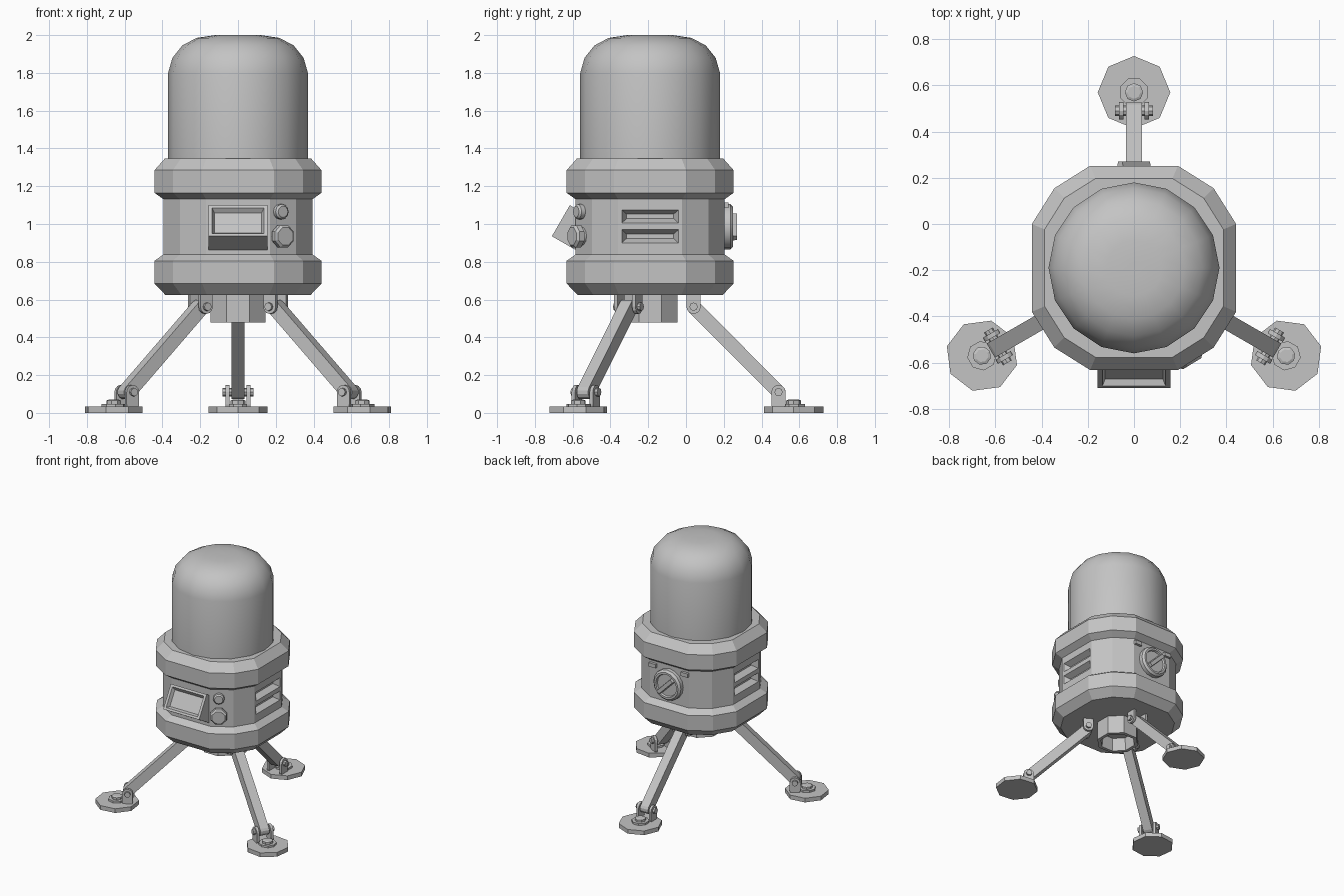
import bpy, bmesh
from math import cos, sin, pi, radians, atan2
from mathutils import Matrix, Vector

cube = bpy.data.objects.get("Cube")
if cube:
    bpy.data.objects.remove(cube, do_unlink=True)

grey = bpy.data.materials.new("plain grey")
grey.use_nodes = True
grey.diffuse_color = (0.55, 0.55, 0.55, 1)
grey.node_tree.nodes["Principled BSDF"].inputs["Base Color"].default_value = (0.55, 0.55, 0.55, 1)

CENTRE = Matrix.Translation((0, -0.19, 0))


# Cross-sections
def ngon(r, n=16, turn=0.0):
    return [(r * cos(turn + 2 * pi * i / n), r * sin(turn + 2 * pi * i / n)) for i in range(n)]


def rect(w, h):
    return [(-w, -h), (w, -h), (w, h), (-w, h)]


def soft_square(h):
    corner = [(h, 0.43 * h), (0.78 * h, 0.78 * h), (0.43 * h, h)]
    pts = []
    for k in range(4):
        for x, y in corner:
            for _ in range(k):
                x, y = -y, x
            pts.append((x, y))
    return pts


def capsule(p, q, r, n=6):
    a = atan2(q[1] - p[1], q[0] - p[0])
    pts = []
    for c, start in ((q, a - pi / 2), (p, a + pi / 2)):
        pts += [(c[0] + r * cos(start + pi * i / n), c[1] + r * sin(start + pi * i / n))
                for i in range(n + 1)]
    return pts


# Skin a list of (section, height) levels into a closed solid
def loft(name, levels, frame=CENTRE, smooth=None):
    bm = bmesh.new()
    rings = [[bm.verts.new((x, y, z)) for x, y in sec] for sec, z in levels]
    for a, b in zip(rings, rings[1:]):
        for i in range(len(a)):
            j = (i + 1) % len(a)
            bm.faces.new((a[i], a[j], b[j], b[i]))
    bm.faces.new(rings[0][::-1])
    bm.faces.new(rings[-1])
    bmesh.ops.recalc_face_normals(bm, faces=bm.faces)
    mesh = bpy.data.meshes.new(name)
    bm.to_mesh(mesh)
    bm.free()
    mesh.materials.append(grey)
    ob = bpy.data.objects.new(name, mesh)
    ob.matrix_world = frame
    bpy.context.collection.objects.link(ob)
    if smooth:
        bpy.ops.object.select_all(action="DESELECT")
        ob.select_set(True)
        bpy.context.view_layer.objects.active = ob
        bpy.ops.object.shade_smooth_by_angle(angle=radians(smooth))
    return ob


def axes(x, y, z, origin):
    return Matrix.Translation(origin) @ Matrix((x, y, z)).transposed().to_4x4()


# Frame on the body wall: x sideways, y up, z outward
def wall(angle, dist, z, side=0.0):
    out = Vector((cos(angle), sin(angle), 0))
    across = Vector((-sin(angle), cos(angle), 0))
    return CENTRE @ axes(across, Vector((0, 0, 1)), out, out * dist + across * side + Vector((0, 0, z)))


# Body with vent recesses on both sides
body = loft("body", [(soft_square(0.395), 0.78), (soft_square(0.395), 1.2)])
cutters = []
for a in (0, pi):
    for z in (0.935, 1.04):
        cut = loft("vent_cutter", [(rect(0.125, 0.012), -0.045), (rect(0.15, 0.035), 0),
                                   (rect(0.15, 0.035), 0.03)], wall(a, 0.395, z))
        cut.hide_render = True
        mod = body.modifiers.new("vent", "BOOLEAN")
        mod.operation, mod.solver, mod.object = "DIFFERENCE", "EXACT", cut
        cutters.append(cut)
bpy.context.view_layer.update()
carved = bpy.data.meshes.new_from_object(body.evaluated_get(bpy.context.evaluated_depsgraph_get()))
body.modifiers.clear()
body.data = carved
for cut in cutters:
    bpy.data.objects.remove(cut, do_unlink=True)

# Collars and dome
loft("lower_collar", [(soft_square(h), z) for h, z in
                      ((0.385, 0.625), (0.442, 0.685), (0.442, 0.805), (0.39, 0.842))])
loft("upper_collar", [(soft_square(h), z) for h, z in
                      ((0.39, 1.128), (0.442, 1.165), (0.442, 1.285), (0.387, 1.347))])
loft("dome", [(ngon(r), z) for r, z in
              ((0.37, 1.33), (0.37, 1.8), (0.347, 1.88), (0.295, 1.945), (0.22, 1.985),
               (0.12, 2.0), (0.02, 2.0))], smooth=40)

# Hollow outlet underneath
loft("bottom_outlet", [(ngon(r, 8, pi / 8), z) for r, z in
                       ((0.157, 0.64), (0.157, 0.478), (0.13, 0.478), (0.12, 0.58))])

# Tilted screen housing
tilt = axes(Vector((1, 0, 0)), Vector((0, 0.5, 0.866)), Vector((0, -0.866, 0.5)),
            (0, -0.6625, 1.0175))
loft("screen_housing", [(rect(0.157, 0.095), -0.17), (rect(0.157, 0.095), 0),
                        (rect(0.137, 0.078), 0), (rect(0.125, 0.062), -0.025)], tilt)

# Buttons on the front right facet
facet = atan2(-0.855, 0.52)
small = wall(facet, 0.427, 1.065)
large = wall(facet, 0.427, 0.935)
loft("small_button", [(ngon(r, 12), z) for r, z in
                      ((0.04, -0.02), (0.04, 0.022), (0.03, 0.032))], small, 30)
loft("large_button_base", [(ngon(0.05, 12), -0.02), (ngon(0.05, 12), 0.02)], large, 35)
loft("large_button_cap", [(ngon(r, 8, pi / 8), z) for r, z in
                          ((0.063, 0.015), (0.063, 0.045), (0.05, 0.058))], large)

# Rear dial with diagonal grip and two small stops
dial = wall(pi / 2, 0.395, 0.985)
loft("dial", [(ngon(r), z) for r, z in
              ((0.12, -0.02), (0.12, 0.03), (0.105, 0.045), (0.09, 0.045), (0.085, 0.03))], dial, 30)
loft("dial_grip", [(rect(0.086, 0.02), 0.02), (rect(0.084, 0.014), 0.065)],
     dial @ Matrix.Rotation(pi / 4, 4, "Z"))
for side in (-0.14, 0.14):
    loft("dial_stop", [(rect(0.03, 0.015), -0.02), (rect(0.03, 0.015), 0.02)],
         wall(pi / 2, 0.395, 1.1, side))

# Three hinged legs with feet
HIP, ANKLE = (0.23, 0.562), (0.68, 0.11)
for k in range(3):
    spin = CENTRE @ Matrix.Rotation(pi / 2 + k * 2 * pi / 3, 4, "Z")
    side = spin @ Matrix.Rotation(pi / 2, 4, "X")
    leg = capsule(HIP, ANKLE, 0.037)
    loft("leg", [(leg, -0.035), (leg, 0.035)], side)
    for name, pivot, end in (("hip", HIP, (0.23, 0.66)), ("ankle", ANKLE, (0.68, 0.045))):
        tab = capsule(pivot, end, 0.038)
        for s in (-1, 1):
            loft(name + "_tab", [(tab, s * 0.045), (tab, s * 0.065)], side)
        pin = side @ Matrix.Translation((pivot[0], pivot[1], 0))
        loft(name + "_pin", [(ngon(0.022, 8), -0.082), (ngon(0.022, 8), 0.082)], pin)
    foot = spin @ Matrix.Translation((0.76, 0, 0))
    loft("foot_pad", [(ngon(0.157, 8), 0), (ngon(0.157, 8), 0.033)], foot)
    loft("foot_washer", [(ngon(0.064, 8, pi / 8), 0.03), (ngon(0.064, 8, pi / 8), 0.048)], foot)
    loft("foot_bolt", [(ngon(r, 8), z) for r, z in
                       ((0.04, 0.045), (0.04, 0.065), (0.028, 0.07))], foot)
